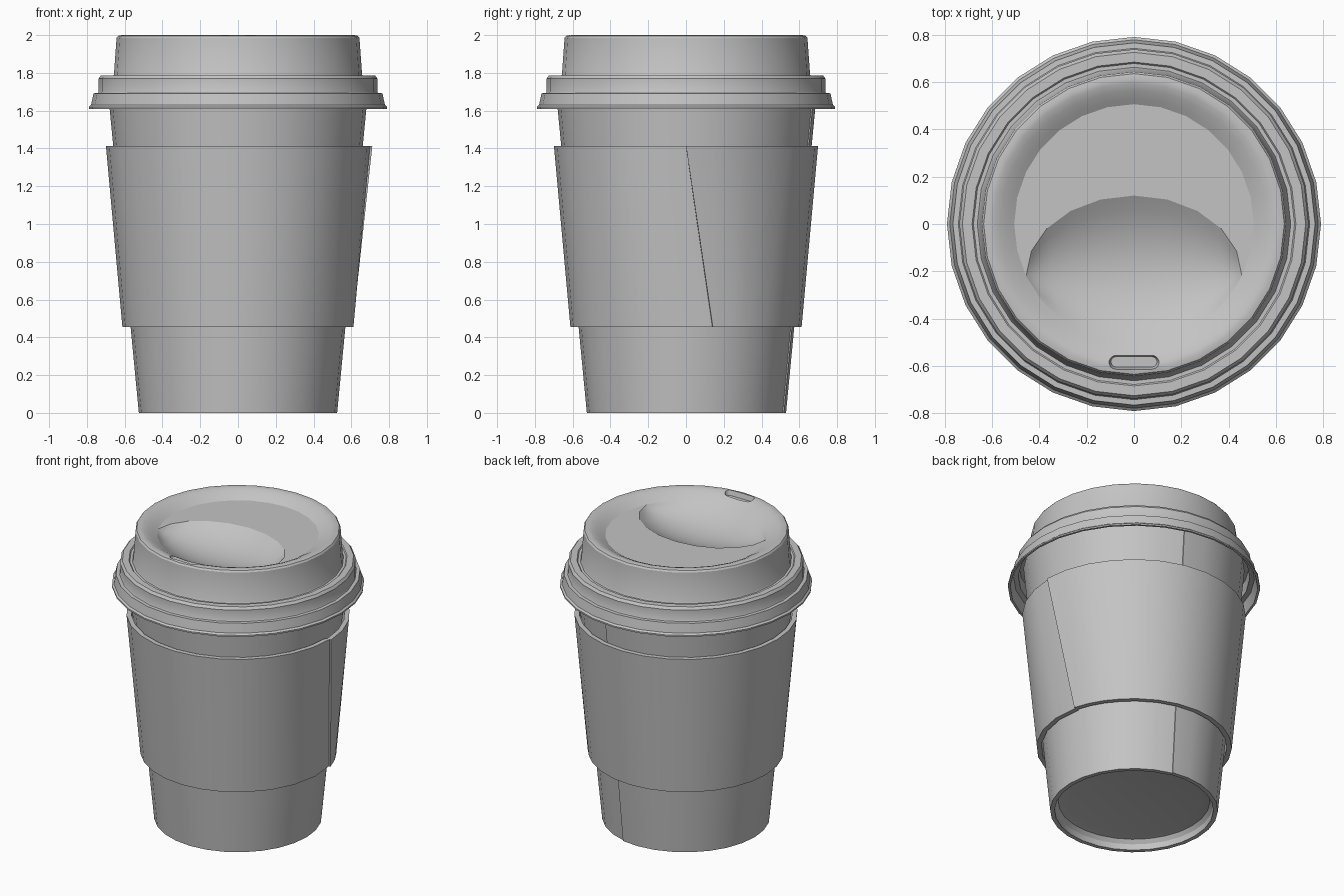
import bpy, bmesh, math
from math import sin, cos, pi

if "Cube" in bpy.data.objects:
    bpy.data.objects.remove(bpy.data.objects["Cube"])

N = 28                      # sides of every round part
SEG = 2 * pi / N

grey = bpy.data.materials.new("grey")
grey.diffuse_color = (0.55, 0.55, 0.55, 1)
grey.use_nodes = True
grey.node_tree.nodes["Principled BSDF"].inputs["Base Color"].default_value = grey.diffuse_color


def finish(name, bm, angle=30):
    bmesh.ops.remove_doubles(bm, verts=bm.verts, dist=1e-5)
    bmesh.ops.recalc_face_normals(bm, faces=bm.faces)
    me = bpy.data.meshes.new(name)
    bm.to_mesh(me)
    bm.free()
    me.materials.append(grey)
    ob = bpy.data.objects.new(name, me)
    bpy.context.collection.objects.link(ob)
    smooth(ob, angle)
    return ob


def smooth(ob, angle=30):
    bpy.ops.object.select_all(action='DESELECT')
    ob.select_set(True)
    bpy.context.view_layer.objects.active = ob
    bpy.ops.object.shade_smooth_by_angle(angle=math.radians(angle))


def wrap(name, profile, start=0, step=0, slant=lambda z: 0, closed=True):
    """Sweep an (r, z) profile once round z; step lifts the starting flap."""
    bm = bmesh.new()
    cols = []
    for j in range(N + 1):
        lift = step * max(0, 1 - j / 3)
        fade = max(0, 1 - min(j, N - j) / 4)
        col = []
        for r, z in profile:
            a = start + j * SEG + slant(z) * fade
            r = r + lift
            col.append(bm.verts.new((r * cos(a), r * sin(a), z)))
        cols.append(col)
    n = len(profile)
    for c, d in zip(cols, cols[1:]):
        for i in range(n if closed else n - 1):
            k = (i + 1) % n
            bm.faces.new((c[i], c[k], d[k], d[i]))
    if step:                # close both ends of the overlapping sheet
        bm.faces.new(cols[0])
        bm.faces.new(cols[-1])
    return finish(name, bm)


# Paper cup with its glued seam at the back
wrap("cup_wall", [(0.525, 0), (0.692, 1.74), (0.672, 1.74), (0.497, 0)],
     start=6 * SEG, step=0.007)

# Recessed base of the cup
wrap("cup_base", [(0.499, 0.004), (0.495, 0.04), (0.475, 0.065),
                  (0.42, 0.075), (0, 0.075)], closed=False)

# Cardboard sleeve with a slanted overlap on the right
wrap("sleeve", [(0.612, 0.455), (0.699, 1.412), (0.668, 1.412), (0.58, 0.455)],
     step=0.012, slant=lambda z: 0.23 * (1.412 - z) / 0.957)

# Lid shell: raised rim, wall, groove, two flange steps, then the inside
lid = wrap("lid", [
    (0.506, 1.95), (0.53, 1.965), (0.565, 1.985), (0.595, 1.997),
    (0.615, 2.0), (0.635, 1.996), (0.643, 1.985), (0.657, 1.79),
    (0.662, 1.78), (0.678, 1.78), (0.684, 1.787), (0.725, 1.787),
    (0.738, 1.77), (0.738, 1.70), (0.742, 1.693), (0.765, 1.692),
    (0.778, 1.63), (0.79, 1.62), (0.79, 1.61),
    (0.775, 1.61), (0.754, 1.678), (0.724, 1.683), (0.72, 1.765),
    (0.64, 1.765), (0.625, 1.955), (0.59, 1.95), (0.53, 1.925), (0.506, 1.925)])

# Sip opening: a shallow rounded pocket cut in the front of the rim
bm = bmesh.new()
loops = []
for z, rad in ((1.966, 0.022), (2.03, 0.041)):
    loop = []
    for i in range(16):
        a = -pi / 2 + pi * (i % 8) / 7 + (pi if i > 7 else 0)
        side = 0.075 if i < 8 else -0.075
        loop.append(bm.verts.new((side + rad * cos(a), -0.582 + rad * sin(a), z)))
    loops.append(loop)
    bm.faces.new(loop)
for i in range(16):
    k = (i + 1) % 16
    bm.faces.new((loops[0][i], loops[0][k], loops[1][k], loops[1][i]))
cutter = finish("sip_cutter", bm)
cutter.hide_render = True
mod = lid.modifiers.new("sip", 'BOOLEAN')
mod.operation = 'DIFFERENCE'
mod.object = cutter
bpy.ops.object.select_all(action='DESELECT')
bpy.context.view_layer.objects.active = lid
lid.select_set(True)
bpy.ops.object.modifier_apply(modifier=mod.name)
bpy.data.objects.remove(cutter)
smooth(lid)

# Lid floor: flat crescent behind, scooped dish in front
R, Z = 0.506, 1.95


def ring(k):
    return R * cos(k * SEG), R * sin(k * SEG)


ex, ey = ring(-2)
front = [ring(-2 - j) for j in range(11)]
back = [(ex * cos(pi * j / 10), ey + (0.12 - ey) * sin(pi * j / 10))
        for j in range(11)]

bm = bmesh.new()
outline = [ring(k) for k in range(-2, 17)] + back[9:0:-1]
bm.faces.new([bm.verts.new((x, y, Z)) for x, y in outline])
finish("lid_floor", bm)

bm = bmesh.new()
ROWS = 10
grid = []
for (bx, by), (fx, fy) in zip(back, front):
    chord = by - fy
    col = []
    for i in range(ROWS + 1):
        v = i / ROWS
        col.append(bm.verts.new((bx + (fx - bx) * v, by - chord * v,
                                 Z - 0.64 * chord * v * (1 - v))))
    grid.append(col)
for c, d in zip(grid, grid[1:]):
    for i in range(ROWS):
        bm.faces.new((c[i], c[i + 1], d[i + 1], d[i]))
dish = finish("lid_dish", bm, 60)
# Keep the open floor pieces facing up
for name in ("lid_floor", "lid_dish"):
    me = bpy.data.objects[name].data
    if sum(p.normal.z * p.area for p in me.polygons) < 0:
        me.flip_normals()
